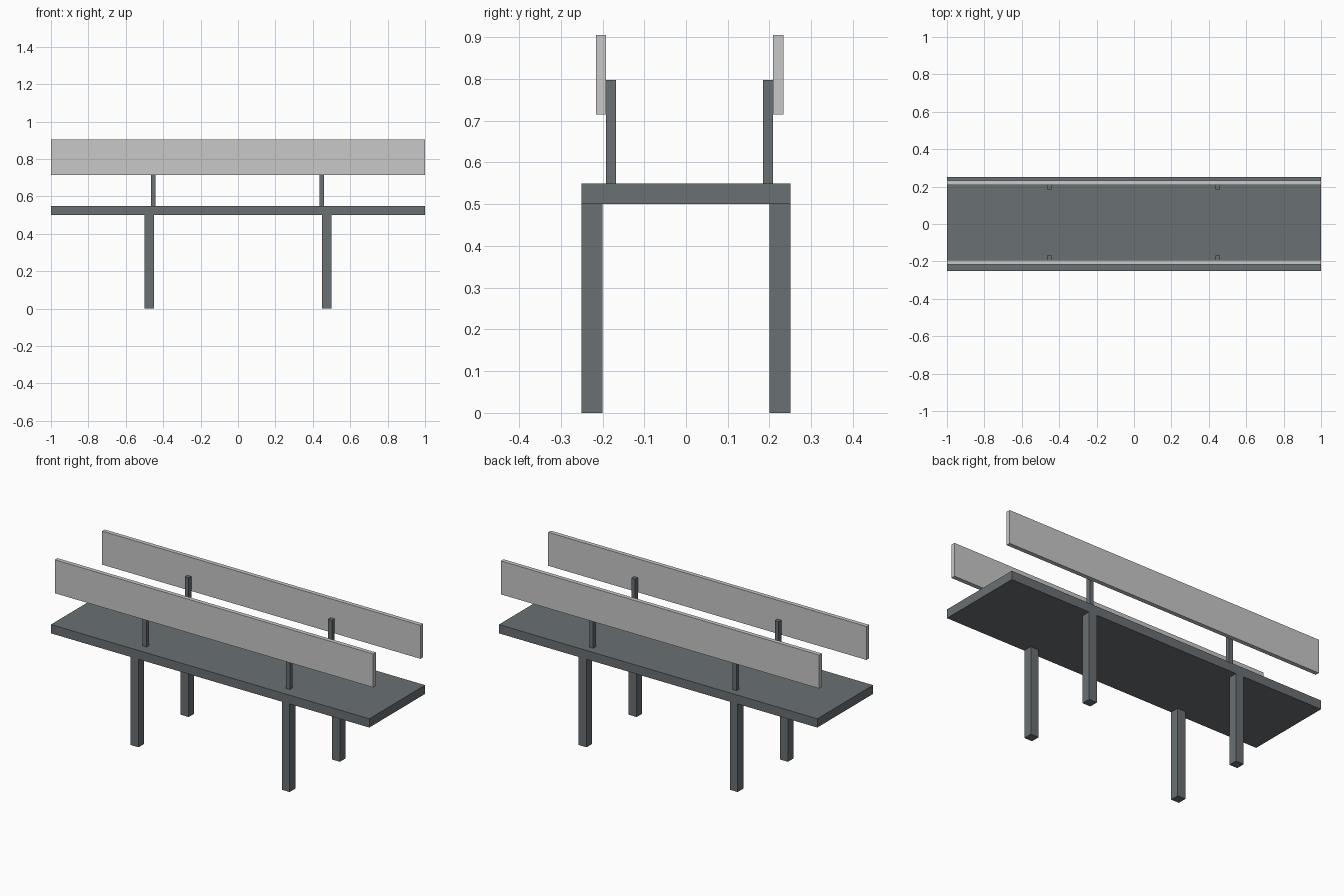
import bpy

cube = bpy.data.objects.get("Cube")
if cube:
    bpy.data.objects.remove(cube, do_unlink=True)


def make_material(name, color):
    mat = bpy.data.materials.new(name)
    mat.use_nodes = True
    mat.diffuse_color = color
    mat.node_tree.nodes["Principled BSDF"].inputs["Base Color"].default_value = color
    return mat


def box(name, low, high, mat):
    """Box spanning two opposite corners."""
    centre = [(a + b) / 2 for a, b in zip(low, high)]
    bpy.ops.mesh.primitive_cube_add(size=1, location=centre)
    obj = bpy.context.object
    obj.name = name
    obj.scale = [b - a for a, b in zip(low, high)]
    bpy.ops.object.transform_apply(location=False, rotation=False, scale=True)
    obj.data.materials.append(mat)
    return obj


slate = make_material("slate grey", (0.144, 0.162, 0.174, 1))
pale = make_material("pale grey", (0.578, 0.578, 0.578, 1))

# Deck
seat_z, deck_top = 0.5, 0.55
box("deck", (-1, -0.25, seat_z), (1, 0.25, deck_top), slate)

# Square legs, flush with the long edges of the deck
leg = 0.05
for end, x in (("right", -0.5), ("left", 0.45)):
    for side, y in (("front", -0.25), ("back", 0.2)):
        box(f"{side}_{end}_leg", (x, y, 0), (x + leg, y + leg, seat_z), slate)

# Side boards, each fixed to the outer faces of two thin posts
thick = 0.024
for side, joint, out in (("front", -0.192, -1), ("back", 0.209, 1)):
    outer, inner = joint + out * thick, joint - out * thick
    box(f"{side}_board", (-1, min(joint, outer), 0.715),
        (1, max(joint, outer), 0.905), pale)
    for end, x in (("right", -0.452), ("left", 0.449)):
        box(f"{side}_{end}_post", (x - thick / 2, min(joint, inner), deck_top),
            (x + thick / 2, max(joint, inner), 0.798), slate)
